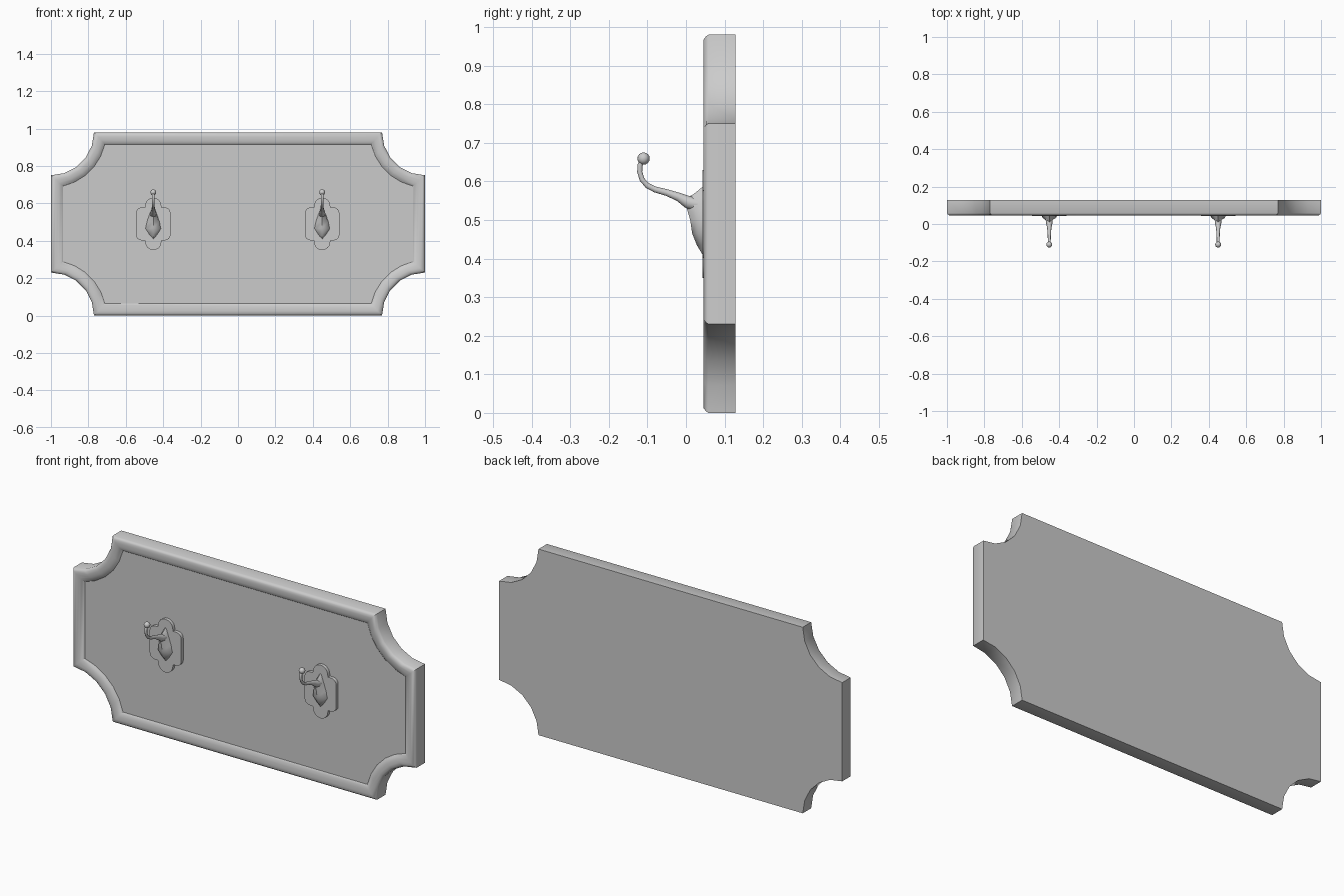
import bpy, bmesh
from math import sin, cos, pi, asin, radians
from mathutils import Vector

cube = bpy.data.objects.get("Cube")
if cube:
    bpy.data.objects.remove(cube, do_unlink=True)

grey = bpy.data.materials.new("plain grey")
grey.use_nodes = True
colour = (0.6, 0.6, 0.6, 1)
grey.diffuse_color = colour
grey.node_tree.nodes["Principled BSDF"].inputs["Base Color"].default_value = colour


def finish(obj, name, angle):
    obj.name = name
    obj.data.materials.clear()
    obj.data.materials.append(grey)
    bpy.ops.object.select_all(action='DESELECT')
    obj.select_set(True)
    bpy.context.view_layer.objects.active = obj
    bpy.ops.object.shade_smooth_by_angle(angle=radians(angle))
    return obj


def loft(name, rings, angle=35):
    """Skin a list of closed rings and cap both ends."""
    bm = bmesh.new()
    loops = [[bm.verts.new(p) for p in ring] for ring in rings]
    n = len(loops[0])
    for a, b in zip(loops, loops[1:]):
        for i in range(n):
            j = (i + 1) % n
            bm.faces.new((a[i], a[j], b[j], b[i]))
    bm.faces.new(loops[0])
    bm.faces.new(loops[-1])
    bmesh.ops.recalc_face_normals(bm, faces=bm.faces)
    mesh = bpy.data.meshes.new(name)
    bm.to_mesh(mesh)
    bm.free()
    obj = bpy.data.objects.new(name, mesh)
    bpy.context.collection.objects.link(obj)
    return finish(obj, name, angle)


def four_way(quarter):
    """Mirror a quarter outline (top to side) into a full loop."""
    right = quarter + [(x, -z) for x, z in reversed(quarter)]
    return right + [(-x, -z) for x, z in right]


# Board with scooped corners, moulded rim and recessed panel
HX, HZ, SCOOP, STEPS = 1.0, 0.49, 0.23, 5


def board_ring(inset, y):
    r = SCOOP + inset
    start = asin(inset / r)
    quarter = []
    for i in range(STEPS + 1):
        a = start + (pi / 2 - 2 * start) * i / STEPS
        quarter.append((HX - r * cos(a), HZ - r * sin(a)))
    return [(x, y, z + HZ) for x, z in four_way(quarter)]


rim_profile = [(0, 0.128), (0, 0.058), (0.004, 0.052), (0.012, 0.046), (0.025, 0.045),
               (0.042, 0.047), (0.055, 0.052), (0.065, 0.06)]
loft("board", [board_ring(d, y) for d, y in rim_profile])


# Backing plate: rounded rectangle with a lobe above and below
def plate_outline():
    lobe = [(0.043 * sin(a), 0.097 + 0.043 * cos(a))
            for a in (pi / 2 * i / 6 for i in range(1, 7))]
    corner = [(0.062 + 0.03 * sin(a), 0.058 + 0.03 * cos(a))
              for a in (pi / 2 * i / 4 for i in range(5))]
    return four_way([(0, 0.14)] + lobe + [(0.045, 0.088)] + corner)


# Hook body: height, half width, front depth
body_rows = [(0.41, 0.006, 0.043), (0.435, 0.027, 0.028), (0.465, 0.047, 0.016),
             (0.5, 0.038, 0.011), (0.53, 0.026, 0.002), (0.555, 0.016, -0.004),
             (0.567, 0.012, 0.02), (0.585, 0.006, 0.042)]
# Hook arm: depth, height, radius
arm_path = [(0.03, 0.54, 0.018), (0.005, 0.546, 0.017), (-0.02, 0.56, 0.0115),
            (-0.05, 0.571, 0.009), (-0.08, 0.579, 0.008), (-0.1, 0.589, 0.0075),
            (-0.114, 0.605, 0.007), (-0.12, 0.625, 0.007), (-0.119, 0.642, 0.007),
            (-0.112, 0.656, 0.008)]


def arm_rings(cx):
    pts = [Vector((cx, y, z)) for y, z, r in arm_path]
    rings = []
    side = Vector((1, 0, 0))
    for i, p in enumerate(pts):
        along = (pts[min(i + 1, len(pts) - 1)] - pts[max(i - 1, 0)]).normalized()
        up = along.cross(side)
        r = arm_path[i][2]
        rings.append([p + r * (cos(k * pi / 5) * side + sin(k * pi / 5) * up)
                      for k in range(10)])
    return rings


for side, cx in (("left", 0.45), ("right", -0.453)):
    outline = plate_outline()
    loft(side + "_plate", [[(cx + x, y, z + 0.49) for x, z in outline]
                           for y in (0.062, 0.043)])
    rows = []
    for z, w, y in body_rows:
        mid = 0.055 + (y - 0.055) * 0.6
        rows.append([(cx - w, 0.055, z), (cx - w * 0.75, mid, z), (cx, y, z),
                     (cx + w * 0.75, mid, z), (cx + w, 0.055, z)])
    loft(side + "_hook_body", rows, 50)
    loft(side + "_hook_arm", arm_rings(cx), 60)
    bpy.ops.mesh.primitive_uv_sphere_add(segments=14, ring_count=8, radius=0.016,
                                         location=(cx, -0.11, 0.659))
    finish(bpy.context.object, side + "_hook_tip", 60)
